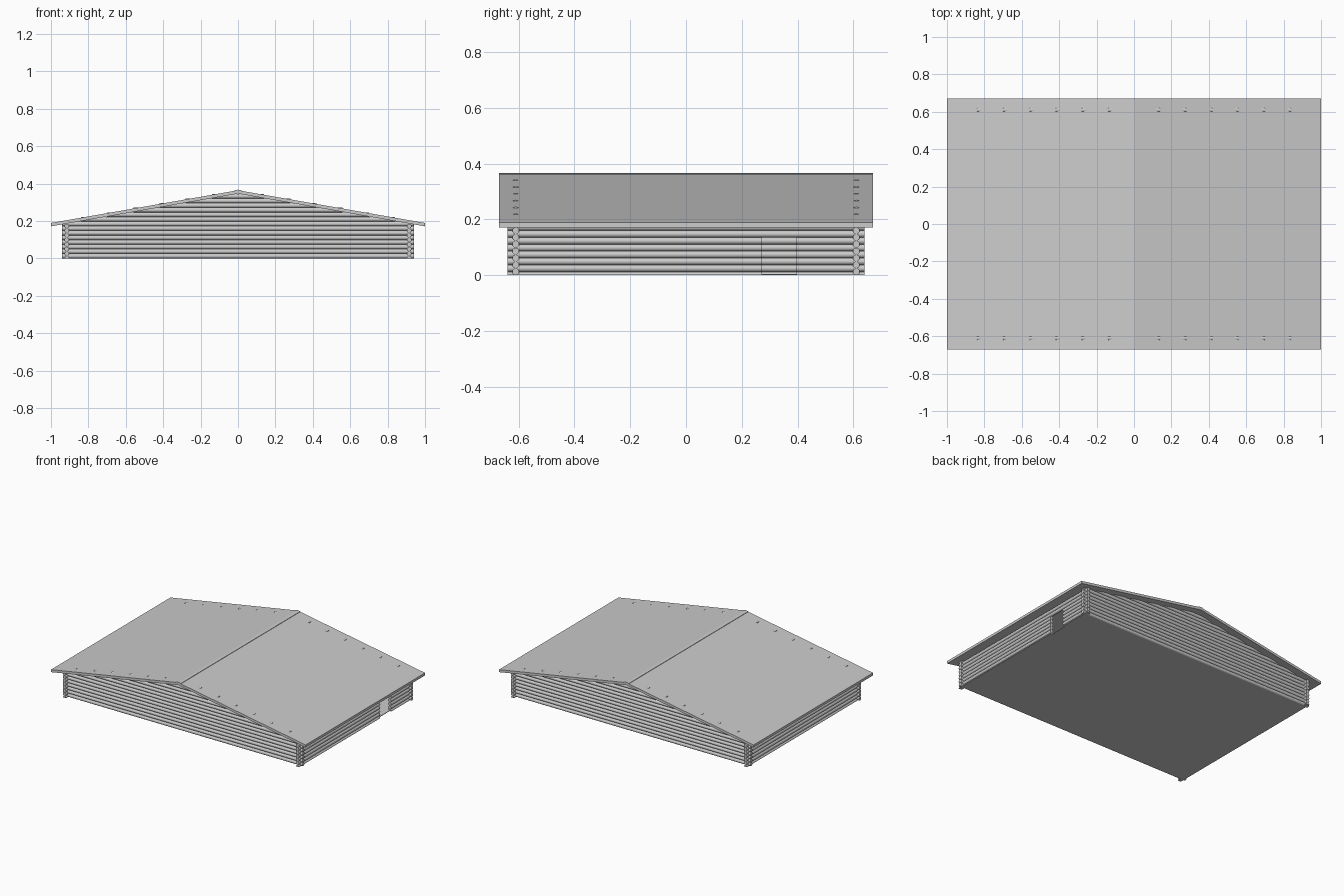
import bpy, bmesh
from mathutils import Matrix, Vector

if "Cube" in bpy.data.objects:
    bpy.data.objects.remove(bpy.data.objects["Cube"])

P = 0.0246           # log pitch
R = P / 2            # log radius
WX, WY = 0.915, 0.61 # wall centre lines


def finish(bm, name):
    bmesh.ops.recalc_face_normals(bm, faces=bm.faces)
    me = bpy.data.meshes.new(name)
    bm.to_mesh(me)
    bm.free()
    ob = bpy.data.objects.new(name, me)
    bpy.context.collection.objects.link(ob)
    return ob


def log(bm, a, b, half=False):
    """Round log from a to b; half keeps only the part above z = 0."""
    a, b = Vector(a), Vector(b)
    rot = (b - a).to_track_quat('Z', 'Y').to_matrix().to_4x4()
    verts = bmesh.ops.create_cone(
        bm, cap_ends=True, segments=16, radius1=R, radius2=R,
        depth=(b - a).length, matrix=Matrix.Translation((a + b) / 2) @ rot)['verts']
    if half:
        faces = {f for v in verts for f in v.link_faces}
        edges = {e for v in verts for e in v.link_edges}
        cut = bmesh.ops.bisect_plane(
            bm, geom=list(verts) + list(edges) + list(faces), dist=1e-5,
            plane_co=(0, 0, 0), plane_no=(0, 0, -1), clear_outer=True)['geom_cut']
        bmesh.ops.holes_fill(bm, edges=[g for g in cut if isinstance(g, bmesh.types.BMEdge)])


def prism(name, profile, y):
    """Extrude an x-z profile from -y to y."""
    bm = bmesh.new()
    face = bm.faces.new([bm.verts.new((px, -y, pz)) for px, pz in profile])
    ext = bmesh.ops.extrude_face_region(bm, geom=[face])['geom']
    bmesh.ops.translate(bm, vec=(0, 2 * y, 0),
                        verts=[v for v in ext if isinstance(v, bmesh.types.BMVert)])
    return finish(bm, name)


walls = []

# front and back gable walls: full logs, then stepped logs up to the ridge
for name, y in (("front_gable_wall", -WY), ("back_gable_wall", WY)):
    bm = bmesh.new()
    for k in range(14):
        half_len = 0.94 if k < 8 else 0.14 * (14 - k)
        z = P * (k + 0.5)
        log(bm, (-half_len, y, z), (half_len, y, z))
    walls.append(finish(bm, name))

# side walls: offset half a log, right one split around the doorway
DOOR = (0.272, 0.395)
for name, x in (("left_wall", -WX), ("right_wall", WX)):
    bm = bmesh.new()
    for k in range(8):
        spans = [(-0.64, 0.64)]
        if x > 0 and k < 6:
            spans = [(-0.64, DOOR[0]), (DOOR[1], 0.64)]
        for y0, y1 in spans:
            log(bm, (x, y0, P * k), (x, y1, P * k), half=(k == 0))
    walls.append(finish(bm, name))

for ob in walls:
    bpy.ops.object.select_all(action='DESELECT')
    ob.select_set(True)
    bpy.context.view_layer.objects.active = ob
    bpy.ops.object.shade_smooth_by_angle()

# floor
prism("floor", [(-WX, 0), (WX, 0), (WX, 0.004), (-WX, 0.004)], WY)

# gabled roof and ridge cap
prism("roof", [(-1, 0.171), (0, 0.346), (1, 0.171), (1, 0.189), (0, 0.364), (-1, 0.189)], 0.67)
prism("ridge_cap", [(-0.02, 0.357), (0, 0.36), (0.02, 0.357),
                    (0.02, 0.3635), (0, 0.367), (-0.02, 0.3635)], 0.67)
